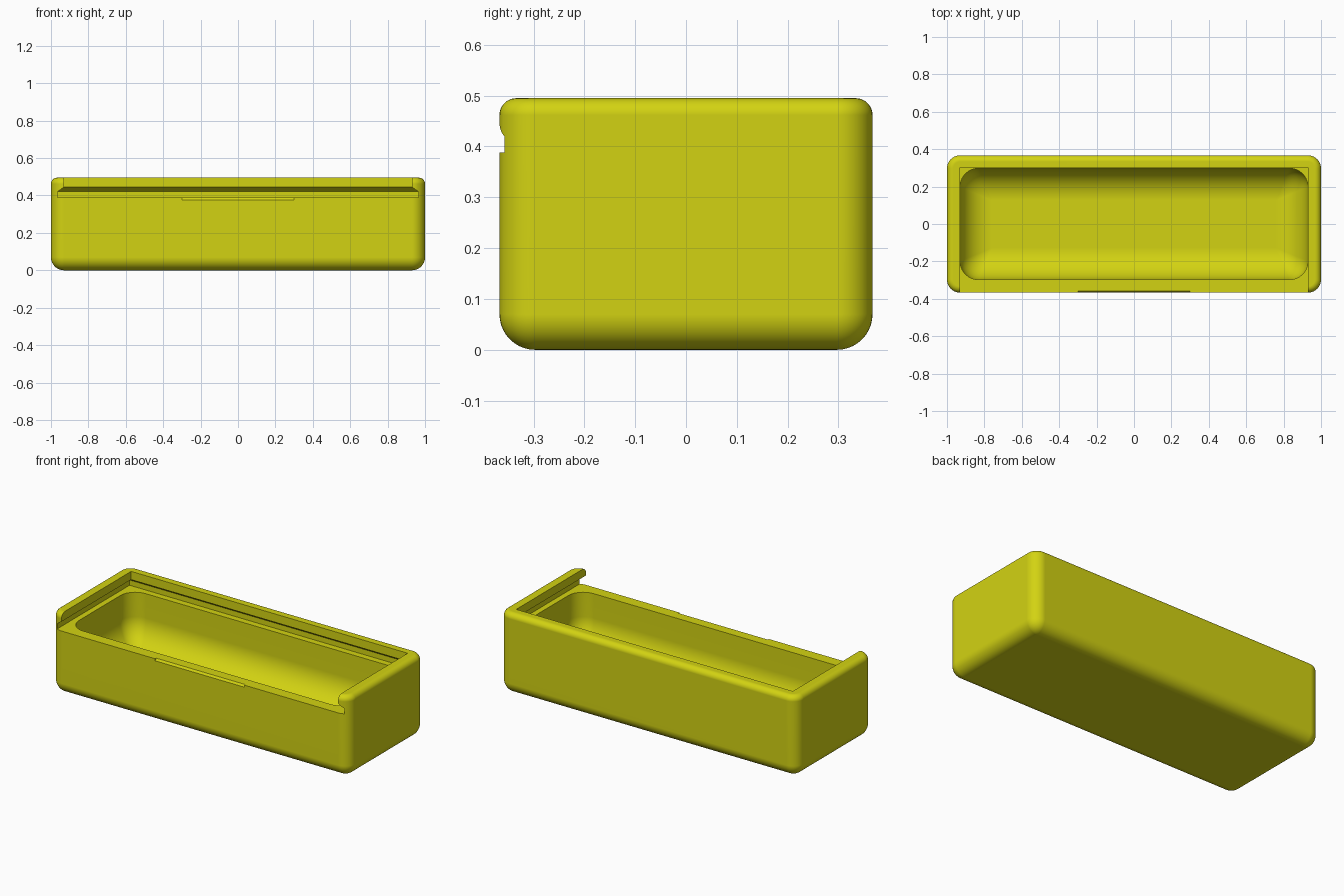
import bpy
import bmesh
from math import cos, sin, pi, radians

if "Cube" in bpy.data.objects:
    bpy.data.objects.remove(bpy.data.objects["Cube"], do_unlink=True)

STEPS = 10
HX, HY, TOP = 1.0, 0.367, 0.495
LEDGE = 0.388

yellow = bpy.data.materials.new("yellow plastic")
yellow.use_nodes = True
color = (0.65, 0.65, 0.006, 1)
yellow.diffuse_color = color
yellow.node_tree.nodes["Principled BSDF"].inputs["Base Color"].default_value = color


def rounded_ring(x, y, z, radius):
    """Points of a rounded rectangle at height z."""
    points = []
    for quarter, (sx, sy) in enumerate(((1, 1), (-1, 1), (-1, -1), (1, -1))):
        for i in range(STEPS + 1):
            a = (quarter + i / STEPS) * pi / 2
            points.append((sx * (x - radius) + radius * cos(a),
                           sy * (y - radius) + radius * sin(a), z))
    return points


def slot_ring(x, back, z):
    return [(x, back, z), (-x, back, z), (-x, -0.5, z), (x, -0.5, z)]


def loft(name, rings):
    """Closed solid skinned through a stack of rings."""
    bm = bmesh.new()
    rows = [[bm.verts.new(p) for p in ring] for ring in rings]
    n = len(rows[0])
    for low, high in zip(rows, rows[1:]):
        for i in range(n):
            j = (i + 1) % n
            bm.faces.new((low[i], low[j], high[j], high[i]))
    bm.faces.new(rows[0][::-1])
    bm.faces.new(rows[-1])
    bmesh.ops.recalc_face_normals(bm, faces=bm.faces)
    mesh = bpy.data.meshes.new(name)
    bm.to_mesh(mesh)
    bm.free()
    obj = bpy.data.objects.new(name, mesh)
    bpy.context.collection.objects.link(obj)
    mesh.materials.append(yellow)
    return obj


def fillet(x, y, corner, radius, z, direction):
    """Rings rounding from the wall (0) to the flat cap (1) at height z."""
    rings = []
    for i in range(STEPS + 1):
        a = i / STEPS * pi / 2
        inset = radius * (1 - cos(a))
        r = max(corner * (1 - inset / max(radius, corner)), 0.002)
        rings.append(rounded_ring(x - inset, y - inset,
                                  z - direction * radius * (1 - sin(a)), r))
    return rings


# Outer body with a large bottom rounding and a small top rounding
box = loft("box_body", fillet(HX, HY, 0.07, 0.07, 0, -1)[::-1]
           + fillet(HX, HY, 0.07, 0.033, TOP, 1))

# Scooped storage cavity
cavity = loft("cavity_cutter", fillet(0.93, 0.298, 0.1, 0.17, 0.07, -1)[::-1]
              + [rounded_ring(0.93, 0.298, 0.40, 0.1)])

# Dovetail slot for the sliding lid, open at the front
slot = loft("lid_slot_cutter", [
    slot_ring(0.965, 0.337, LEDGE), slot_ring(0.965, 0.337, 0.42),
    slot_ring(0.93, 0.302, 0.445), slot_ring(0.93, 0.302, 0.6)])

# Shallow finger chamfer in the middle of the front rim
profile = [(-0.369, 0.373), (-0.355, 0.391), (-0.40, 0.391), (-0.40, 0.373)]
chamfer = loft("rim_chamfer_cutter",
               [[(x, y, z) for y, z in profile] for x in (-0.3, 0.3)])

bpy.context.view_layer.objects.active = box
for cutter in (cavity, slot, chamfer):
    cutter.hide_render = True
    mod = box.modifiers.new("cut", "BOOLEAN")
    mod.operation = "DIFFERENCE"
    mod.solver = "EXACT"
    mod.object = cutter
    bpy.ops.object.modifier_apply(modifier=mod.name)
    bpy.data.objects.remove(cutter, do_unlink=True)

# Soft roundings with crisp slot edges
bpy.ops.object.select_all(action="DESELECT")
box.select_set(True)
bpy.ops.object.shade_smooth_by_angle(angle=radians(30))
weighted = box.modifiers.new("weighted normals", "WEIGHTED_NORMAL")
weighted.keep_sharp = True
